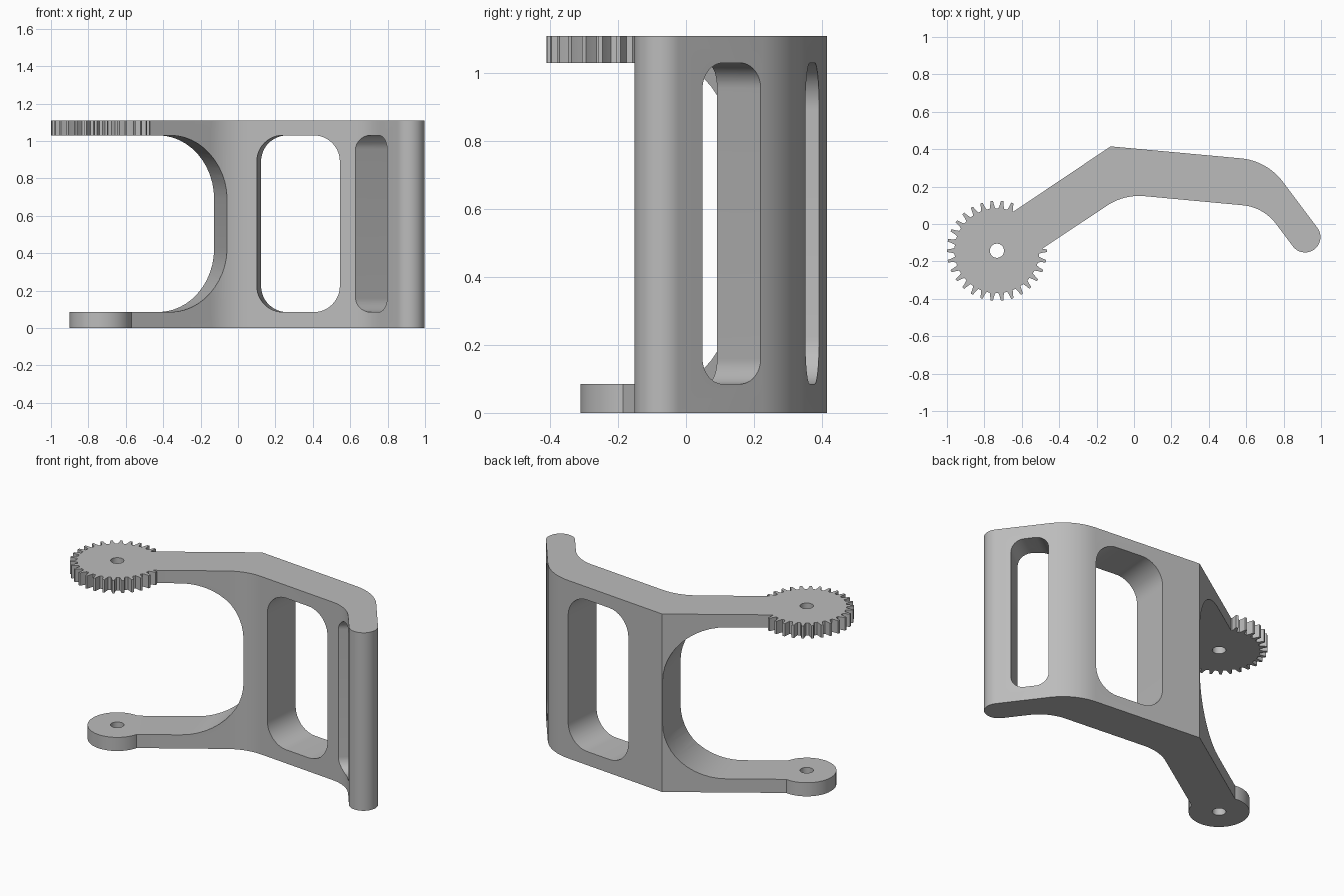
import bpy, bmesh, math
from mathutils import Vector, Matrix

if "Cube" in bpy.data.objects:
    bpy.data.objects.remove(bpy.data.objects["Cube"], do_unlink=True)

HEIGHT, LOW, HIGH = 1.11, 0.085, 1.03
PIVOT = Vector((-0.733, -0.143))

grey = bpy.data.materials.new("plain grey")
grey.use_nodes = True
grey.diffuse_color = (0.5, 0.5, 0.5, 1)
grey.node_tree.nodes["Principled BSDF"].inputs["Base Color"].default_value = (0.5, 0.5, 0.5, 1)


def rounded(corners, steps=12):
    """Polygon from (x, y, fillet radius) corners."""
    out = []
    for i, (x, y, r) in enumerate(corners):
        p = Vector((x, y))
        if r == 0:
            out.append(p)
            continue
        a = (Vector(corners[i - 1][:2]) - p).normalized()
        b = (Vector(corners[(i + 1) % len(corners)][:2]) - p).normalized()
        half = a.angle(b) / 2
        centre = p + (a + b).normalized() * r / math.sin(half)
        start = p + a * r / math.tan(half) - centre
        end = p + b * r / math.tan(half) - centre
        sweep = math.atan2(start.x * end.y - start.y * end.x, start.dot(end))
        for k in range(steps + 1):
            out.append(centre + Matrix.Rotation(sweep * k / steps, 2) @ start)
    return out


def prism(name, outline, z0, z1, matrix=Matrix()):
    bm = bmesh.new()
    face = bm.faces.new([bm.verts.new((p[0], p[1], z0)) for p in outline])
    top = bmesh.ops.extrude_face_region(bm, geom=[face])["geom"]
    verts = [v for v in top if isinstance(v, bmesh.types.BMVert)]
    bmesh.ops.translate(bm, verts=verts, vec=(0, 0, z1 - z0))
    bmesh.ops.transform(bm, matrix=matrix, verts=bm.verts)
    bmesh.ops.remove_doubles(bm, verts=bm.verts, dist=1e-5)
    bmesh.ops.recalc_face_normals(bm, faces=bm.faces)
    mesh = bpy.data.meshes.new(name)
    bm.to_mesh(mesh)
    bm.free()
    mesh.materials.append(grey)
    obj = bpy.data.objects.new(name, mesh)
    bpy.context.collection.objects.link(obj)
    return obj


def circle(r, n=48):
    return [PIVOT + Vector((r * math.cos(math.tau * i / n), r * math.sin(math.tau * i / n)))
            for i in range(n)]


def combine(target, tool, operation):
    mod = target.modifiers.new(operation.lower(), "BOOLEAN")
    mod.operation, mod.object, mod.solver = operation, tool, "EXACT"
    bpy.context.view_layer.objects.active = target
    bpy.ops.object.modifier_apply(modifier=mod.name)
    bpy.data.objects.remove(tool, do_unlink=True)


def wall_cutter(name, origin, along, u0, u1, r_left, r_right, depth):
    """Upright rounded opening, cut square to a horizontal direction."""
    u = Vector((*along, 0)).normalized()
    n = u.cross(Vector((0, 0, 1)))
    m = Matrix((u, (0, 0, 1), n)).transposed().to_4x4()
    m.translation = (*origin, 0)
    shape = rounded([(u0, LOW, r_left), (u1, LOW, r_right),
                     (u1, HIGH, r_right), (u0, HIGH, r_left)])
    cutter = prism(name, shape, -depth, depth, m)
    cutter.hide_render = True
    return cutter


# Bent wall, seen from above
arm = Vector((0.833, 0.553))
side = Vector((-arm.y, arm.x)) * 0.125
arm_end = PIVOT + arm * 0.1
tip, down, out = Vector((0.915, -0.07)), Vector((0.6, -0.8)), Vector((0.8, 0.6))
R = 0.082
tip_in, tip_out = tip + (down - out) * R, tip + (down + out) * R
frame = prism("bracket_frame", rounded([
    (*(arm_end - side), 0), (-0.053, 0.159, 0.31), (0.692, 0.09, 0.25),
    (*tip_in, R * 0.999), (*tip_out, R * 0.999),
    (0.7115, 0.338, 0.316), (-0.125, 0.415, 0), (*(arm_end + side), 0)]), 0, HEIGHT)

# Openings: wide window, narrow window, and the open side between the arms
for cutter in (
    wall_cutter("wide_window", (0.3225, 0.124), (0.996, -0.092), -0.223, 0.223, 0.14, 0.14, 0.5),
    wall_cutter("narrow_window", (0.865, 0.135), down, -0.107, 0.107, 0.075, 0.075, 0.5),
    wall_cutter("arm_opening", (-0.125, 0.415), (0.97, 0.244), -1.5, -0.003, 0, 0.34, 1.5),
):
    combine(frame, cutter, "DIFFERENCE")

# Gear on the upper arm
TEETH = 30
teeth = []
for i in range(TEETH):
    for offset, radius in ((-0.32, 0.227), (-0.2, 0.245), (-0.12, 0.268),
                           (0.12, 0.268), (0.2, 0.245), (0.32, 0.227)):
        a = math.tau * (i + offset) / TEETH
        teeth.append(PIVOT + radius * Vector((math.cos(a), math.sin(a))))
combine(frame, prism("gear", teeth, HIGH, HEIGHT), "UNION")

# Round pivot on the lower arm, and the pin holes
combine(frame, prism("pivot_disc", circle(0.168), 0, LOW), "UNION")
combine(frame, prism("pin_hole", circle(0.038, 32), -0.2, HEIGHT + 0.2), "DIFFERENCE")

bpy.ops.object.select_all(action="DESELECT")
frame.select_set(True)
bpy.context.view_layer.objects.active = frame
bpy.ops.object.shade_smooth_by_angle(angle=math.radians(25))
